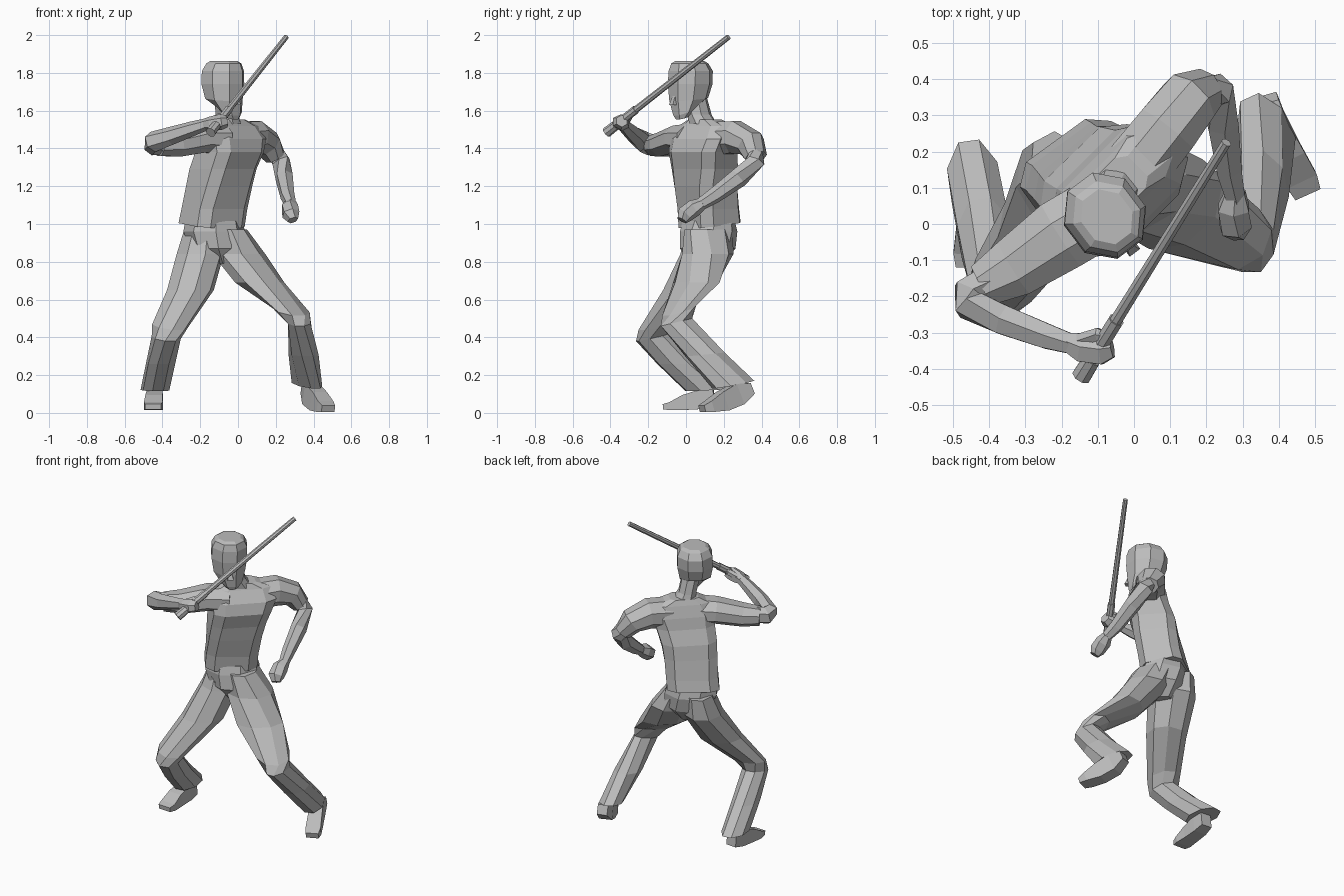
import bpy, bmesh, math
from mathutils import Vector

grey = bpy.data.materials.new("plain_grey")
grey.diffuse_color = (0.5, 0.5, 0.5, 1)


def skin(name, rings):
    """Join equal-sized rings of points into a closed, flat-faced solid."""
    bm = bmesh.new()
    loops = [[bm.verts.new(p) for p in r] for r in rings]
    n = len(loops[0])
    for a, b in zip(loops, loops[1:]):
        for i in range(n):
            j = (i + 1) % n
            bm.faces.new((a[i], a[j], b[j], b[i]))
    bm.faces.new(loops[0])
    bm.faces.new(loops[-1])
    bmesh.ops.recalc_face_normals(bm, faces=bm.faces)
    mesh = bpy.data.meshes.new(name)
    bm.to_mesh(mesh)
    bm.free()
    mesh.materials.append(grey)
    obj = bpy.data.objects.new(name, mesh)
    bpy.context.collection.objects.link(obj)
    return obj


def ring(c, u, v, n):
    k = 1 / math.cos(math.pi / n)
    angles = [math.tau * (i + 0.5) / n for i in range(n)]
    return [c + k * (math.cos(a) * u + math.sin(a) * v) for a in angles]


def box_ring(c, u, v, t):
    """Rectangle with its corners cut; t is where the cut starts."""
    corners = [(1, t), (t, 1), (-t, 1), (-1, t), (-1, -t), (-t, -1), (t, -1), (1, -t)]
    return [c + a * u + b * v for a, b in corners]


def stack(name, rows, n=8, cut=None):
    """Level rings: x, y, z, half width, half depth, yaw, rise towards the back."""
    rings = []
    for x, y, z, w, d, yaw, rise in rows:
        a = math.radians(yaw)
        u = Vector((math.cos(a), math.sin(a), 0)) * w
        v = Vector((-math.sin(a) * d, math.cos(a) * d, rise))
        c = Vector((x, y, z))
        rings.append(box_ring(c, u, v, cut) if cut else ring(c, u, v, n))
    return skin(name, rings)


def limb(name, rows, n=6):
    """Rings square to a path: x, y, z, level half width, upright half height."""
    pts = [Vector(r[:3]) for r in rows]
    rings = []
    for i, r in enumerate(rows):
        t = Vector((0, 0, 0))
        if i:
            t += (pts[i] - pts[i - 1]).normalized()
        if i < len(pts) - 1:
            t += (pts[i + 1] - pts[i]).normalized()
        t.normalize()
        side = t.cross(Vector((0, 0, 1))).normalized()
        rings.append(ring(pts[i], side * r[3], side.cross(t) * r[4], n))
    return skin(name, rings)


def fuse(name, base, *others):
    """Merge overlapping solids into one skin without inner walls."""
    for o in others:
        m = base.modifiers.new("join", 'BOOLEAN')
        m.operation, m.solver, m.object = 'UNION', 'EXACT', o
    bpy.context.view_layer.update()
    done = base.evaluated_get(bpy.context.evaluated_depsgraph_get())
    mesh = bpy.data.meshes.new_from_object(done)
    base.modifiers.clear()
    base.data = mesh
    base.name = mesh.name = name
    for o in others:
        bpy.data.objects.remove(o)


# Shirt body, twisting from hips to shoulders, with both sleeves
body = stack("shirt_body", [
    (-.14, .125, .995, .155, .13, 36, .015),
    (-.125, .118, 1.08, .155, .128, 36, 0),
    (-.10, .105, 1.20, .158, .13, 40, 0),
    (-.08, .10, 1.29, .165, .13, 44, 0),
    (-.045, .09, 1.38, .175, .125, 45, 0),
    (-.035, .10, 1.45, .19, .11, 45, 0),
    (-.04, .11, 1.52, .16, .075, 45, 0),
    (-.05, .10, 1.553, .085, .06, 45, 0)], cut=.65)
left_sleeve = limb("left_sleeve", [
    (.01, .16, 1.45, .09, .09), (.09, .26, 1.46, .087, .085),
    (.153, .343, 1.425, .08, .07), (.198, .37, 1.355, .058, .05)], 8)
right_sleeve = limb("right_sleeve", [
    (-.08, .04, 1.45, .10, .08), (-.20, -.03, 1.45, .10, .072),
    (-.33, -.12, 1.42, .083, .064), (-.42, -.17, 1.415, .06, .054)], 8)
fuse("shirt", body, left_sleeve, right_sleeve)

# Bare arms
limb("left_arm", [
    (.195, .362, 1.38, .04, .04), (.228, .368, 1.33, .042, .047),
    (.245, .28, 1.245, .042, .045), (.262, .15, 1.15, .034, .036),
    (.28, .07, 1.10, .026, .028)])
limb("right_arm", [
    (-.39, -.155, 1.42, .046, .046), (-.45, -.19, 1.42, .048, .05),
    (-.45, -.225, 1.435, .043, .05), (-.36, -.265, 1.465, .04, .042),
    (-.24, -.31, 1.505, .034, .034), (-.16, -.335, 1.53, .026, .027)])

# Hands
limb("left_hand", [
    (.28, .09, 1.11, .026, .026), (.275, .045, 1.085, .042, .04),
    (.28, -.005, 1.05, .042, .04), (.29, -.022, 1.02, .025, .026)])
limb("right_hand", [
    (-.185, -.325, 1.525, .026, .026), (-.145, -.34, 1.53, .04, .034),
    (-.09, -.345, 1.54, .042, .036), (-.06, -.34, 1.545, .028, .028)])
limb("right_thumb", [
    (-.15, -.32, 1.54, .018, .018), (-.10, -.305, 1.565, .018, .018),
    (-.08, -.31, 1.57, .012, .012)])

# Neck and head
neck = stack("neck", [
    (-.05, .09, 1.53, .066, .07, 40, 0), (-.06, .07, 1.58, .052, .066, 38, 0),
    (-.07, .05, 1.67, .052, .06, 37, 0)])
skull = stack("skull", [
    (-.03, -.02, 1.563, .036, .03, 37, .01),
    (-.045, -.005, 1.605, .064, .058, 37, .03),
    (-.075, .015, 1.66, .093, .10, 37, .01),
    (-.08, .022, 1.74, .106, .115, 37, 0),
    (-.08, .025, 1.81, .104, .114, 37, 0),
    (-.075, .02, 1.85, .086, .096, 37, 0),
    (-.075, .02, 1.863, .065, .075, 37, 0)])
nose = stack("nose", [
    (-.008, -.065, 1.63, .018, .018, 37, 0), (-.012, -.062, 1.65, .014, .015, 37, 0),
    (-.022, -.048, 1.70, .008, .01, 37, 0)], 4)
fuse("head", skull, neck, nose)

# Trousers: hips and two bent legs
hips = stack("hips", [
    (-.095, .11, .79, .04, .08, 22, 0), (-.105, .115, .87, .14, .135, 24, 0),
    (-.125, .12, .96, .155, .138, 28, 0), (-.13, .12, 1.015, .145, .125, 32, 0)])
left_leg = stack("left_leg", [
    (-.055, .12, .97, .09, .125, 25, 0), (.005, .115, .84, .132, .125, 30, 0),
    (.115, .055, .69, .138, .10, 42, 0), (.28, -.035, .545, .095, .082, 30, .03),
    (.325, -.05, .48, .06, .083, 0, .02), (.347, .10, .31, .073, .10, 12, .01),
    (.365, .25, .15, .068, .11, 25, .02)])
right_leg = stack("right_leg", [
    (-.19, .13, .97, .08, .125, 28, 0), (-.20, .11, .84, .112, .135, 30, 0),
    (-.252, -.003, .65, .12, .11, 36, 0), (-.36, -.155, .46, .088, .09, 30, .02),
    (-.38, -.175, .40, .07, .085, 15, .02), (-.41, -.04, .26, .072, .11, 8, 0),
    (-.44, .115, .12, .07, .115, 8, .005)])
fuse("trousers", hips, left_leg, right_leg)

# Feet: boxy shoes, heel to toe
limb("left_foot", [
    (.365, .345, .13, .032, .03), (.385, .275, .10, .04, .058),
    (.425, .195, .062, .042, .052), (.46, .125, .034, .045, .03),
    (.478, .085, .022, .038, .018)], 4)
limb("right_foot", [
    (-.435, .15, .08, .035, .045), (-.44, .08, .072, .042, .052),
    (-.445, -.01, .055, .045, .04), (-.448, -.08, .036, .05, .022),
    (-.45, -.12, .032, .042, .014)], 4)

# Staff: tapering shaft with a thicker grip
foot, tip = Vector((-.145, -.42, 1.485)), Vector((.255, .225, 1.99))
for name, a, b, r, s in (("staff_shaft", .22, 1, .017, .0135),
                         ("staff_grip", .07, .24, .021, .021),
                         ("staff_pommel", 0, .075, .026, .024)):
    p, q = foot.lerp(tip, a), foot.lerp(tip, b)
    limb(name, [(*p, r, r), (*q, s, s)], 8)
